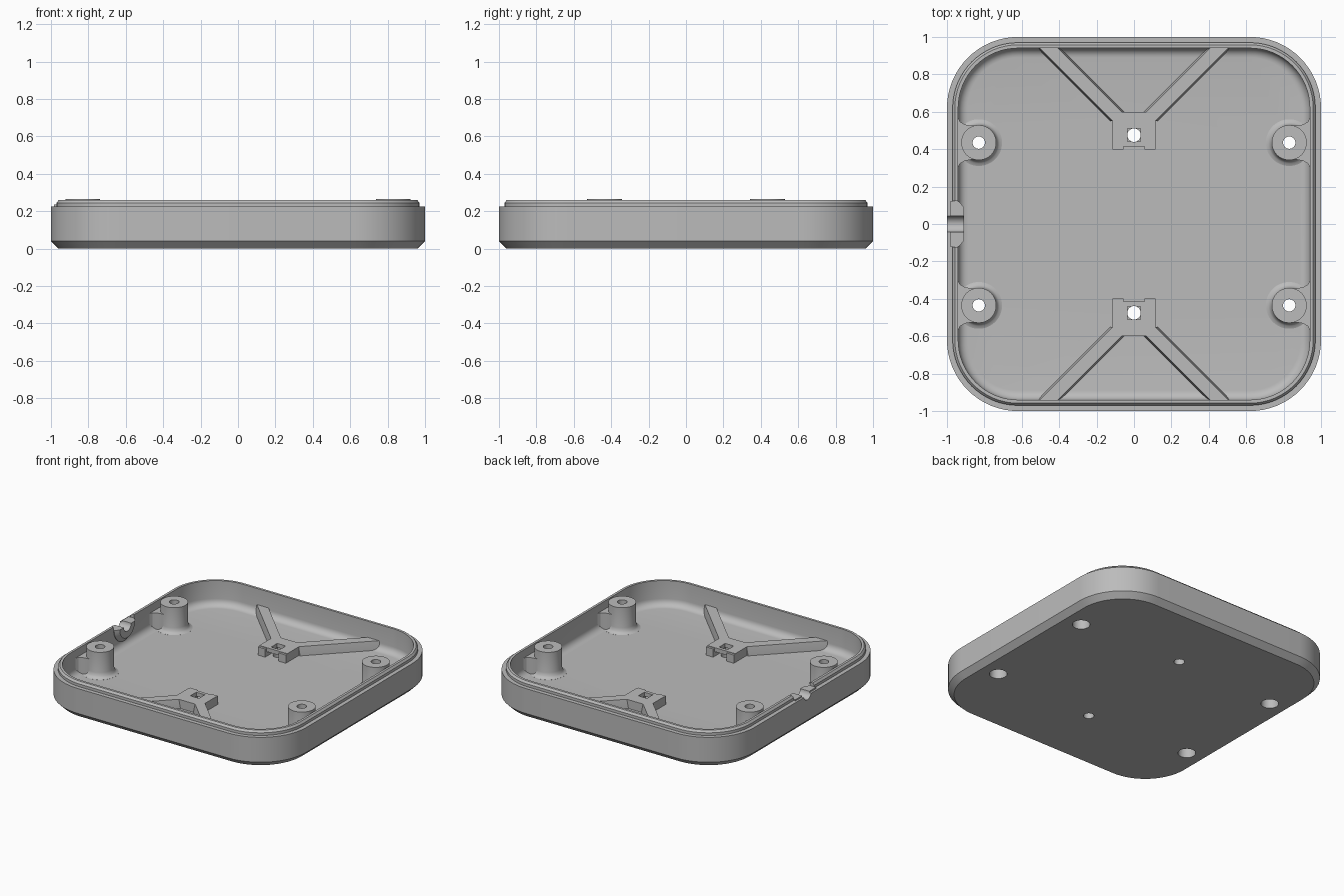
import bpy, bmesh, math

if "Cube" in bpy.data.objects:
    bpy.data.objects.remove(bpy.data.objects["Cube"], do_unlink=True)

grey = bpy.data.materials.new("matte grey")
grey.use_nodes = True
COLOUR = (0.5, 0.5, 0.5, 1)
grey.diffuse_color = COLOUR
grey.node_tree.nodes["Principled BSDF"].inputs["Base Color"].default_value = COLOUR

FLOOR = 0.075     # floor surface
BED = 0.05        # raised parts start inside the floor


def loft(name, rings):
    """Solid skinned through rings of equal point count, capped at both ends."""
    bm = bmesh.new()
    loops = [[bm.verts.new(p) for p in ring] for ring in rings]
    n = len(loops[0])
    for a, b in zip(loops, loops[1:]):
        for i in range(n):
            j = (i + 1) % n
            bm.faces.new((a[i], a[j], b[j], b[i]))
    bm.faces.new(loops[0][::-1])
    bm.faces.new(loops[-1])
    bmesh.ops.recalc_face_normals(bm, faces=bm.faces)
    mesh = bpy.data.meshes.new(name)
    bm.to_mesh(mesh)
    bm.free()
    mesh.materials.append(grey)
    obj = bpy.data.objects.new(name, mesh)
    bpy.context.collection.objects.link(obj)
    return obj


def prism(name, outline, z0, z1):
    return loft(name, [[(x, y, z) for x, y in outline] for z in (z0, z1)])


def box(name, x0, x1, y0, y1, z0, z1):
    return prism(name, [(x0, y0), (x1, y0), (x1, y1), (x0, y1)], z0, z1)


def lathe(name, cx, cy, profile, n=48):
    angles = [2 * math.pi * i / n for i in range(n)]
    return loft(name, [[(cx + r * math.cos(a), cy + r * math.sin(a), z)
                        for a in angles] for r, z in profile])


def rounded_square(inset, z, radius=0.38, steps=16):
    r = radius - inset
    c = 1 - radius
    pts = []
    for q, (sx, sy) in enumerate([(1, 1), (-1, 1), (-1, -1), (1, -1)]):
        for i in range(steps + 1):
            a = math.pi / 2 * (q + i / steps)
            pts.append((sx * c + r * math.cos(a), sy * c + r * math.sin(a), z))
    return pts


def cut(obj, cutters):
    """Subtract the cutters and bake the result."""
    for c in cutters:
        c.hide_render = True
        mod = obj.modifiers.new("cut", 'BOOLEAN')
        mod.operation = 'DIFFERENCE'
        mod.solver = 'EXACT'
        mod.object = c
    dg = bpy.context.evaluated_depsgraph_get()
    dg.update()
    mesh = bpy.data.meshes.new_from_object(obj.evaluated_get(dg))
    obj.modifiers.clear()
    obj.data = mesh


parts, helpers = [], []

# Tray shell: chamfered foot, wall, ledge, raised lip, inner wall, floor fillet
F = 0.05
profile = [(0.04, 0), (0, 0.04), (0, 0.225), (0.03, 0.225), (0.03, 0.245),
           (0.042, 0.26), (0.06, 0.26)]
profile += [(0.06 + F * (1 - math.cos(t)), FLOOR + F * (1 - math.sin(t)))
            for t in [math.pi / 2 * i / 6 for i in range(7)]]
tray = loft("tray", [rounded_square(i, z) for i, z in profile])
parts.append(tray)
tray_cutters = []

# Cable inlet: half collar on the -x wall with a round groove
collar_profile = [(-0.985, 0.12), (-0.935, 0.12), (-0.91, 0.09)]
arc = [math.pi + math.pi * i / 24 for i in range(25)]
AXIS = 0.235
collar = loft("cable_collar", [[(x, r * math.cos(a), AXIS + r * math.sin(a))
                                for a in arc] for x, r in collar_profile])
full = [2 * math.pi * i / 32 for i in range(32)]
groove = loft("groove_cutter", [[(x, 0.043 * math.cos(a), AXIS + 0.043 * math.sin(a))
                                 for a in full] for x in (-1.1, -0.8)])
gap = box("lip_cutter", -1.1, -0.9, -0.122, 0.122, AXIS, 0.4)
cut(collar, [groove])
parts.append(collar)
tray_cutters += [groove, gap]

# Screw bosses with foot fillet, wall web, screw hole and counterbore
boss_profile = [(0.125, BED), (0.125, 0.0755), (0.11, 0.081), (0.1, 0.092),
                (0.0935, 0.115), (0.0935, 0.265)]
for sx in (-1, 1):
    for sy in (-1, 1):
        cx, cy = sx * 0.83, sy * 0.435
        tag = ("left" if sx > 0 else "right") + ("_back" if sy > 0 else "_front")
        boss = lathe("boss_" + tag, cx, cy, boss_profile)
        side = [(0.83, 0.09), (0.87, 0.091), (0.905, 0.097), (0.93, 0.112),
                (0.942, 0.135), (0.96, 0.135)]
        outline = [(sx * x, cy + d) for x, d in side]
        outline += [(sx * x, cy - d) for x, d in reversed(side)]
        web = prism("boss_web_" + tag, outline, BED, 0.2)
        hole = lathe("screw_cutter", cx, cy, [(0.033, -0.1), (0.033, 0.4)], 32)
        bore = lathe("bore_cutter", cx, cy, [(0.06, -0.1), (0.06, 0.18)], 32)
        cut(boss, [hole, bore])
        cut(web, [hole, bore])
        parts += [boss, web]
        tray_cutters += [hole, bore]
        helpers += [hole, bore]

# Clamp brackets: slotted plate, two tabs and two diagonal ribs to the wall
TOP = 0.14
for sy in (-1, 1):
    tag = "back" if sy > 0 else "front"
    plate = box("bracket_plate_" + tag, -0.115, 0.115, sy * 0.415, sy * 0.6, BED, TOP)
    slot = box("slot_cutter", -0.055, 0.055, sy * 0.35, sy * 0.54, FLOOR, 0.11)
    square = box("square_cutter", -0.035, 0.035, sy * 0.44, sy * 0.51, FLOOR, 0.3)
    cut(plate, [slot, square])
    pin = lathe("pin_cutter", 0, sy * 0.475, [(0.036, -0.1), (0.036, 0.3)], 32)
    cut(plate, [pin])
    parts.append(plate)
    tray_cutters.append(pin)
    helpers += [slot, square, pin]
    for sx in (-1, 1):
        side = "left" if sx > 0 else "right"
        parts.append(box(f"bracket_tab_{tag}_{side}", sx * 0.055, sx * 0.115,
                         sy * 0.398, sy * 0.42, BED, TOP - 0.004))
        rings = []
        for z, w in ((BED, 0.062), (FLOOR, 0.062), (TOP, 0.048)):
            rings.append([(sx * (y - 0.485 + d), sy * y, z) for y, d in
                          ((0.55, -w), (0.55, w), (0.955, w), (0.955, -w))])
        parts.append(loft(f"bracket_rib_{tag}_{side}", rings))

cut(tray, tray_cutters)
for h in helpers + [groove, gap]:
    bpy.data.objects.remove(h, do_unlink=True)

# Smooth curved faces, keep hard edges
bpy.ops.object.select_all(action='DESELECT')
for p in parts:
    p.select_set(True)
bpy.context.view_layer.objects.active = tray
bpy.ops.object.shade_smooth_by_angle(angle=math.radians(30))
